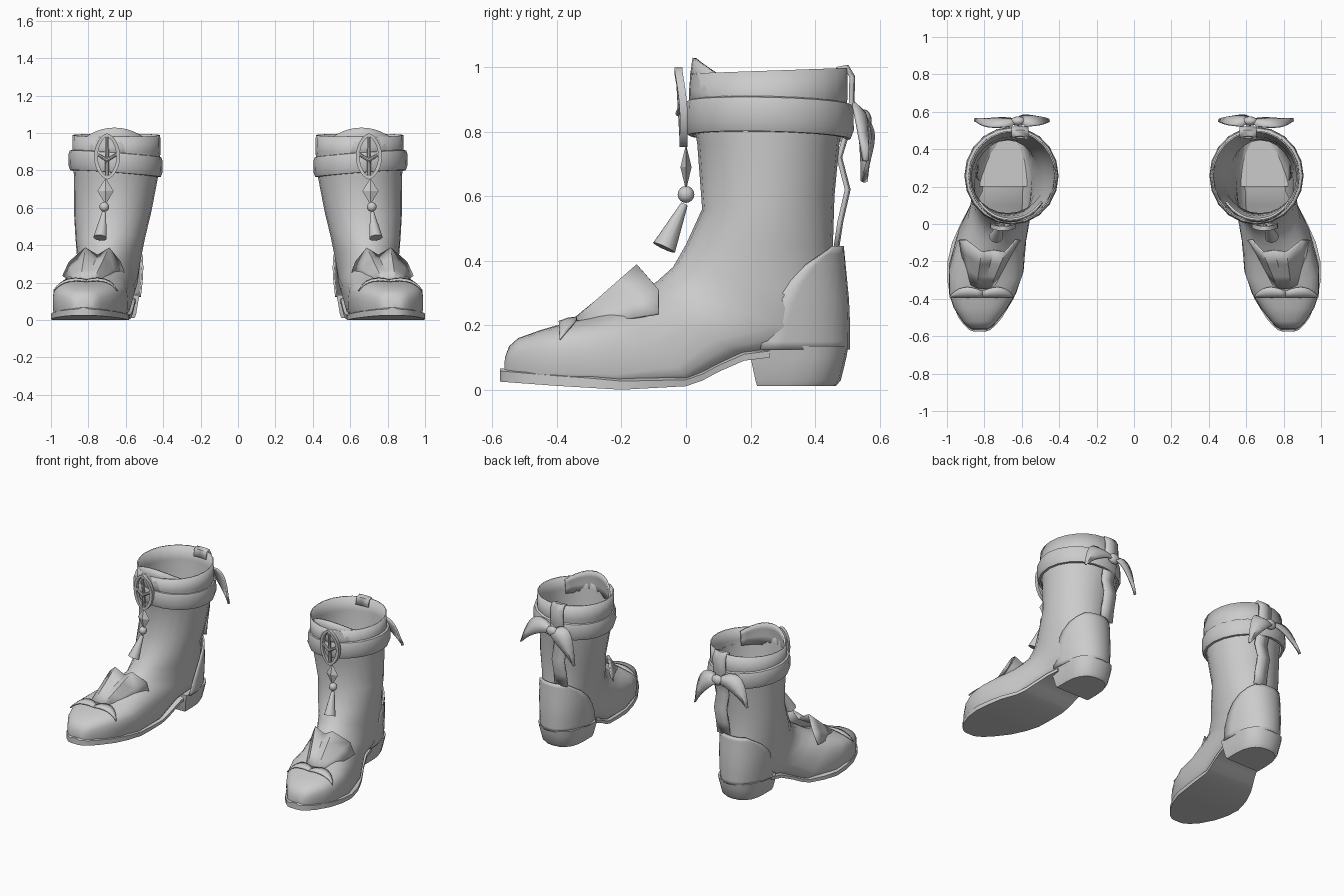
import bpy, bmesh, math
from mathutils import Vector

if "Cube" in bpy.data.objects:
    bpy.data.objects.remove(bpy.data.objects["Cube"])

grey = bpy.data.materials.new("grey leather")
grey.diffuse_color = (0.6, 0.6, 0.6, 1)
grey.use_nodes = True
grey.node_tree.nodes["Principled BSDF"].inputs["Base Color"].default_value = grey.diffuse_color


def finish(name, bm, thick=0, angle=40, offset=0):
    """Turn a bmesh into a mirrored, smooth-shaded object."""
    bmesh.ops.recalc_face_normals(bm, faces=bm.faces)
    me = bpy.data.meshes.new(name)
    bm.to_mesh(me)
    bm.free()
    me.materials.append(grey)
    for p in me.polygons:
        p.use_smooth = True
    me.set_sharp_from_angle(angle=math.radians(angle))
    ob = bpy.data.objects.new(name, me)
    bpy.context.collection.objects.link(ob)
    if thick:
        s = ob.modifiers.new("thickness", 'SOLIDIFY')
        s.thickness, s.offset = thick, offset
    m = ob.modifiers.new("pair", 'MIRROR')
    m.use_axis[0] = True
    m.use_mirror_merge = False
    return ob


def loft(name, rings, closed=True, caps=(True, True), thick=0, loop=False, angle=40, offset=0):
    """Skin a list of equal-length point rings."""
    bm = bmesh.new()
    vs = [[bm.verts.new(p) for p in r] for r in rings]
    n = len(vs[0])
    pairs = list(zip(vs, vs[1:])) + ([(vs[-1], vs[0])] if loop else [])
    for a, b in pairs:
        for i in range(n if closed else n - 1):
            j = (i + 1) % n
            bm.faces.new((a[i], a[j], b[j], b[i]))
    if closed and not loop:
        for ring, cap in ((vs[0], caps[0]), (vs[-1], caps[1])):
            if cap:
                bm.faces.new(ring)
    return finish(name, bm, thick, angle, offset)


def lerp(table, t):
    for (a, u), (b, v) in zip(table, table[1:]):
        if t <= b:
            return u + (v - u) * max(0, (t - a) / (b - a))
    return table[-1][1]


def power(v, e):
    return math.copysign(abs(v) ** (2 / e), v)


# Boot body: hollow shell, rings swing from the horizontal top to the upright toe
def section(fy, fz, by, bz, fx, bx, hw, e=2, n=24):
    pts = []
    for i in range(n):
        a = 2 * math.pi * i / n
        k = e if math.cos(a) < 0 else 2 + (e - 2) * 0.2
        t = (1 - power(math.cos(a), k)) / 2
        pts.append((fx + (bx - fx) * t + hw * power(math.sin(a), k),
                    fy + (by - fy) * t, fz + (bz - fz) * t))
    return pts


body = [
    (.012, .98, .50, .997, .65, .65, .234), (.012, .90, .50, .90, .65, .65, .236),
    (.035, .76, .475, .76, .655, .65, .224), (.05, .56, .46, .60, .675, .665, .207),
    (.0, .45, .455, .44, .69, .675, .187), (-.04, .38, .485, .27, .705, .675, .17),
    (-.09, .335, .485, .13, .72, .675, .162), (-.13, .31, .38, .11, .735, .68, .16, 2.4),
    (-.17, .28, .2, .10, .75, .70, .167, 3), (-.22, .255, .02, .02, .775, .75, .184, 5),
    (-.30, .225, -.2, .008, .79, .79, .2, 6), (-.38, .205, -.36, .015, .81, .81, .18, 6),
    (-.45, .185, -.45, .02, .82, .82, .143, 6), (-.52, .16, -.52, .025, .825, .825, .093, 5),
    (-.548, .135, -.55, .028, .825, .825, .066, 4), (-.561, .10, -.565, .03, .825, .825, .04, 3)]
loft("boot_body", [section(*r) for r in body], caps=(False, True), thick=.008, offset=-1)

# Sole plate with an arch, and a slim welt edge
cx = [(-.575, .825), (-.5, .822), (-.4, .812), (-.22, .795), (-.1, .775), (0, .75), (.15, .70), (.3, .68)]
half = [(-.576, .03), (-.567, .055), (-.54, .085), (-.5, .117), (-.4, .168), (-.3, .196), (-.2, .205),
        (-.1, .198), (0, .178), (.15, .15), (.3, .135)]
low = [(-.575, .025), (-.4, .012), (-.2, 0), (.02, .012), (.1, .055), (.18, .09), (.26, .1)]
sole = []
for y in (-.576, -.567, -.54, -.5, -.45, -.4, -.3, -.2, -.1, 0, .05, .1, .18, .26):
    c, h, z = lerp(cx, y), lerp(half, y), lerp(low, y)
    t = lerp([(-.575, .033), (-.3, .03), (0, .02)], y)
    sole.append([(c - h, y, z), (c + h, y, z), (c + h, y, z + t), (c + h - .02, y, z + t + .008),
                 (c - h + .02, y, z + t + .008), (c - h, y, z + t)])
loft("sole", sole)


# Heel block: straight front, rounded back
def heel_ring(z, y0, y1, hw):
    pts = [(.675 - hw, y0, z), (.675 + hw, y0, z)]
    for i in range(11):
        a = math.pi * i / 10
        pts.append((.675 + hw * power(math.cos(a), 2.4), y1 - .16 + .16 * power(math.sin(a), 2.4), z))
    return pts


loft("heel", [heel_ring(.012, .22, .465, .122), heel_ring(.03, .215, .48, .13),
              heel_ring(.1, .2, .497, .142), heel_ring(.135, .2, .503, .148)], angle=50)

# Heel counter: curved shell whose front edge sweeps up to the back
edge = [(.125, .23), (.15, .235), (.21, .252), (.28, .285), (.34, .325), (.39, .375), (.42, .42), (.445, .455)]
shell = []
for z, y0 in edge:
    hw = lerp([(.12, .152), (.2, .162), (.3, .17), (.445, .176)], z)
    back = lerp([(.12, .503), (.25, .503), (.445, .484)], z)
    start = math.asin(max(0, min(1, (y0 - .23) / (back - .23))) ** 1.1)
    shell.append([(.677 + hw * power(math.cos(a), 2.2), .23 + (back - .23) * power(math.sin(a), 2.2), z)
                  for a in [start + (math.pi - 2 * start) * i / 14 for i in range(15)]])
loft("heel_counter", shell, closed=False, thick=.01)


# Collar band, tilted towards the inner side
def around(r, z, tilt=0, n=20):
    return [(.655 + r * math.cos(a), .258 + (r + .01) * math.sin(a),
             z + tilt * math.cos(a) - .006 * math.sin(a))
            for a in [2 * math.pi * i / n for i in range(n)]]


loft("collar_band", [around(r, z, .018) for r, z in
                     ((.228, .782), (.242, .783), (.252, .81), (.251, .87), (.245, .888), (.23, .892))], loop=True)

# Raised tongue tucked inside the front of the rim
tongue = []
for k in (0, .4, .75, 1):
    row = []
    for i in range(13):
        u = i / 6 - 1
        a = -math.pi / 2 + u * .95
        top = .965 + .063 * math.cos(u * math.pi / 2)
        row.append((.66 + .205 * math.cos(a), .25 + (.236 - .012 * k * k) * math.sin(a), .87 + (top - .87) * k))
    tongue.append(row)
loft("rim_tongue", tongue, closed=False, thick=.012)

# Instep flap: pleated sheet fanning out from the toe
front = [(.725, -.30, .20), (.745, -.325, .212), (.77, -.34, .218), (.805, -.345, .218),
         (.84, -.34, .218), (.87, -.325, .212), (.89, -.30, .2)]
rear = [(.605, -.085, .235), (.63, -.085, .31), (.69, -.15, .385), (.75, -.14, .345),
        (.815, -.15, .385), (.90, -.085, .31), (.935, -.085, .235)]
flap = [[Vector(a).lerp(Vector(b), t) for a, b in zip(front, rear)] for t in (0, .33, .66, 1)]
loft("instep_flap", flap, closed=False, thick=.01, angle=30)


# Leaf-shaped sheets, used for the toe trim and the back bow
def leaf(name, pts, width, side, lift, thick=.012):
    p0, p1, p2 = map(Vector, pts)
    rows = []
    for i in range(9):
        t = i / 8
        c = p0 * (1 - t) ** 2 + p1 * 2 * t * (1 - t) + p2 * t * t
        w = Vector(side).normalized() * (width * (math.sin(math.pi * (.2 + .8 * t)) + .03))
        rows.append([c - w, c + Vector(lift), c + w])
    loft(name, rows, closed=False, thick=thick)


for s, tip in ((-1, (.645, -.39, .155)), (1, (.985, -.39, .155))):
    leaf("toe_trim", [(.81, -.375, .21), (.81 + s * .12, -.35, .238), tip], .028, (0, 1, .25), (0, 0, .003), .006)
leaf("bow_outer", [(.63, .535, .845), (.75, .545, .90), (.85, .55, .71)], .056, (.7, -.4, .6), (0, .012, 0))
leaf("bow_inner", [(.61, .535, .845), (.53, .575, .87), (.455, .545, .645)], .056, (-.75, -.4, .5), (0, .012, 0))


def ball(name, c, r, scale=(1, 1, 1)):
    bm = bmesh.new()
    bmesh.ops.create_uvsphere(bm, u_segments=12, v_segments=8, radius=r)
    for v in bm.verts:
        v.co = Vector(a * b for a, b in zip(v.co, scale)) + Vector(c)
    finish(name, bm)


ball("bow_knot", (.62, .55, .835), .034, (1.2, .75, 1))
ball("bead", (.715, 0, .605), .026)

# Back strap: rippled ribbon folded over the rim
path = [(.465, .95), (.475, .995), (.50, 1.0), (.517, .97), (.515, .88), (.495, .78),
        (.477, .72), (.503, .62), (.48, .52), (.468, .44)]
loft("back_strap", [[(x, y - d, z) for x, d in ((.565, .004), (.61, 0), (.655, .004))] for y, z in path],
     closed=False, thick=.014)


# Front ornament: open leaf frame with a midrib and side veins
def rod(name, a, b, r0, r1, n=8):
    a, b = Vector(a), Vector(b)
    q = (b - a).to_track_quat('Z', 'Y')
    loft(name, [[p + q @ Vector((r * math.cos(2 * math.pi * i / n), r * math.sin(2 * math.pi * i / n), 0))
                 for i in range(n)] for p, r in ((a, r0), (b, r1))])


def on_leaf(u, z):
    return Vector((.70 + u, -.006 - .012 * math.sin(math.pi * (z - .75) / .25) - .07 * (z - .76) + 5 * u * u, z))


frame = []
for i in range(24):
    a = 2 * math.pi * i / 24
    z, u = .875 + .115 * math.cos(a), .06 * power(math.sin(a), 1.5)
    out = Vector((math.sin(a), 0, math.cos(a) * .8)) * .01
    c = on_leaf(u, z)
    d = Vector((0, .012, 0))
    frame.append([c - out - d, c + out - d, c + out + d, c - out + d])
loft("ornament_frame", frame, loop=True)
rod("ornament_midrib", on_leaf(0, .765), on_leaf(0, .985), .011, .008)
for s in (-1, 1):
    rod("ornament_vein", on_leaf(0, .855), on_leaf(s * .05, .885), .009, .008)

# Hanging charm: diamond, then the tassel below the bead
loft("charm_diamond", [[(.708 + r * math.cos(i * math.pi / 2), .4 * r * math.sin(i * math.pi / 2), z)
                        for i in range(4)] for z, r in ((.622, .003), (.69, .043), (.755, .003))], angle=10)
rod("tassel", (.717, -.005, .575), (.737, -.068, .44), .011, .037, 10)
